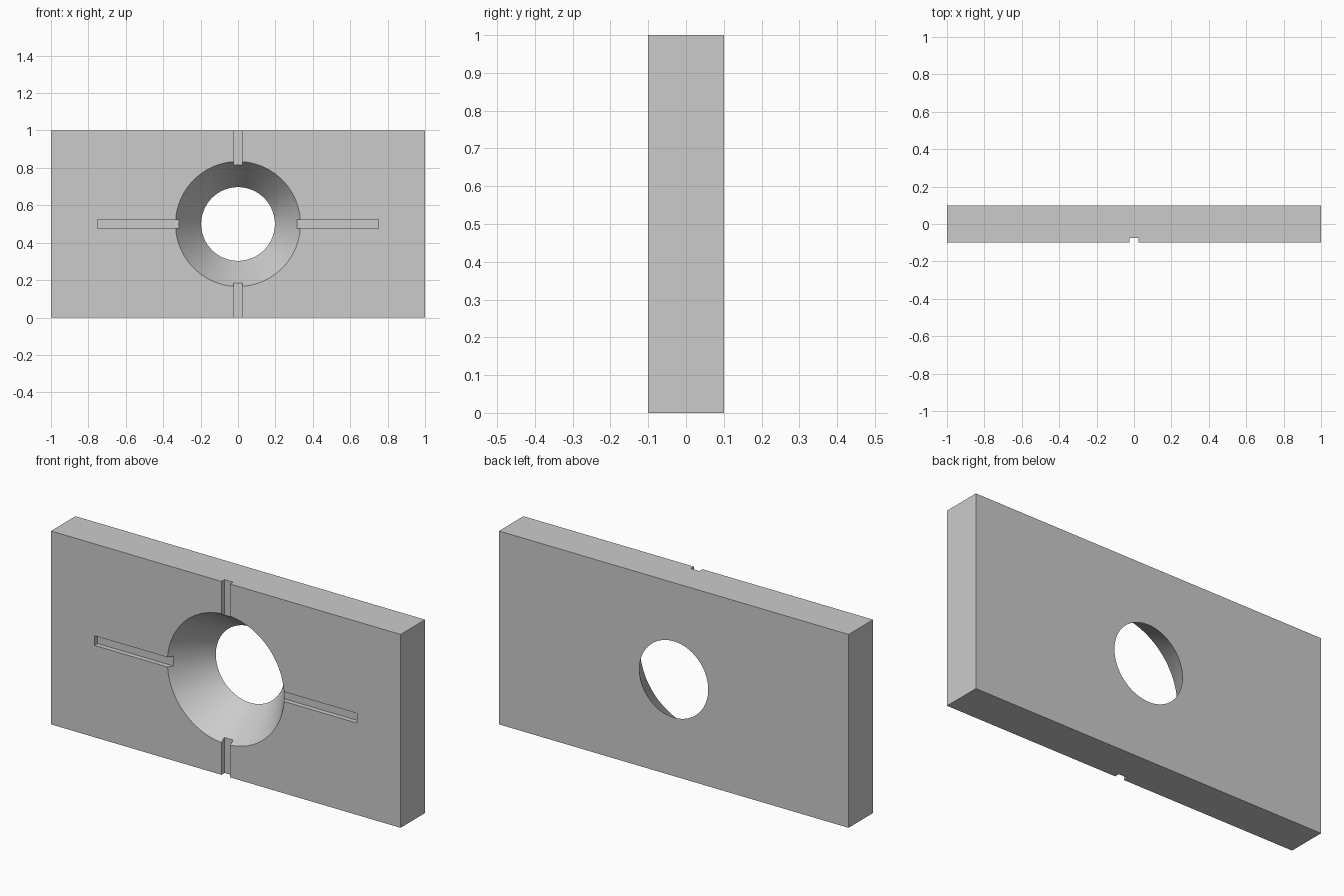
import bpy
import math

old = bpy.data.objects.get("Cube")
if old:
    bpy.data.objects.remove(old, do_unlink=True)

WIDTH, DEPTH, HEIGHT = 2.0, 0.2, 1.0
FRONT_RADIUS, BACK_RADIUS = 0.334, 0.197
GROOVE_WIDTH, GROOVE_DEPTH = 0.05, 0.025
MIDDLE = HEIGHT / 2

grey = bpy.data.materials.new("plain grey")
grey.use_nodes = True
colour = (0.6, 0.6, 0.6, 1)
grey.diffuse_color = colour
grey.node_tree.nodes["Principled BSDF"].inputs["Base Color"].default_value = colour


def box(name, centre, size):
    bpy.ops.mesh.primitive_cube_add(size=1, location=centre)
    obj = bpy.context.object
    obj.name = name
    obj.scale = size
    bpy.ops.object.transform_apply(location=True, rotation=True, scale=True)
    return obj


def cut(target, cutter):
    cutter.hide_render = True
    mod = target.modifiers.new(cutter.name, "BOOLEAN")
    mod.operation = "DIFFERENCE"
    mod.solver = "EXACT"
    mod.object = cutter
    bpy.context.view_layer.objects.active = target
    bpy.ops.object.modifier_apply(modifier=mod.name)
    bpy.data.objects.remove(cutter, do_unlink=True)


# Rectangular slab
slab = box("slab", (0, 0, MIDDLE), (WIDTH, DEPTH, HEIGHT))
slab.data.materials.append(grey)

# Tapered round hole, wide at the front; the cutter overshoots both faces
extra = 0.05
grow = (FRONT_RADIUS - BACK_RADIUS) / DEPTH * extra
bpy.ops.mesh.primitive_cone_add(
    vertices=96, radius1=FRONT_RADIUS + grow, radius2=BACK_RADIUS - grow,
    depth=DEPTH + 2 * extra, location=(0, 0, MIDDLE),
    rotation=(-math.pi / 2, 0, 0))
hole = bpy.context.object
hole.name = "hole_cutter"
cut(slab, hole)

# Shallow front grooves: short of the sides, open at top and bottom
inner = 0.26
for side in (-1, 1):
    for name, outer, across in (("side", 0.75, True), ("upright", 0.6, False)):
        middle, length = side * (inner + outer) / 2, outer - inner
        y, thick = -DEPTH / 2, GROOVE_DEPTH * 2
        if across:
            centre, size = (middle, y, MIDDLE), (length, thick, GROOVE_WIDTH)
        else:
            centre, size = (0, y, MIDDLE + middle), (GROOVE_WIDTH, thick, length)
        cut(slab, box(name + "_groove_cutter", centre, size))

# Smooth hole wall with sharp edges kept
bpy.ops.object.select_all(action="DESELECT")
slab.select_set(True)
bpy.context.view_layer.objects.active = slab
bpy.ops.object.shade_smooth_by_angle(angle=math.radians(25))
